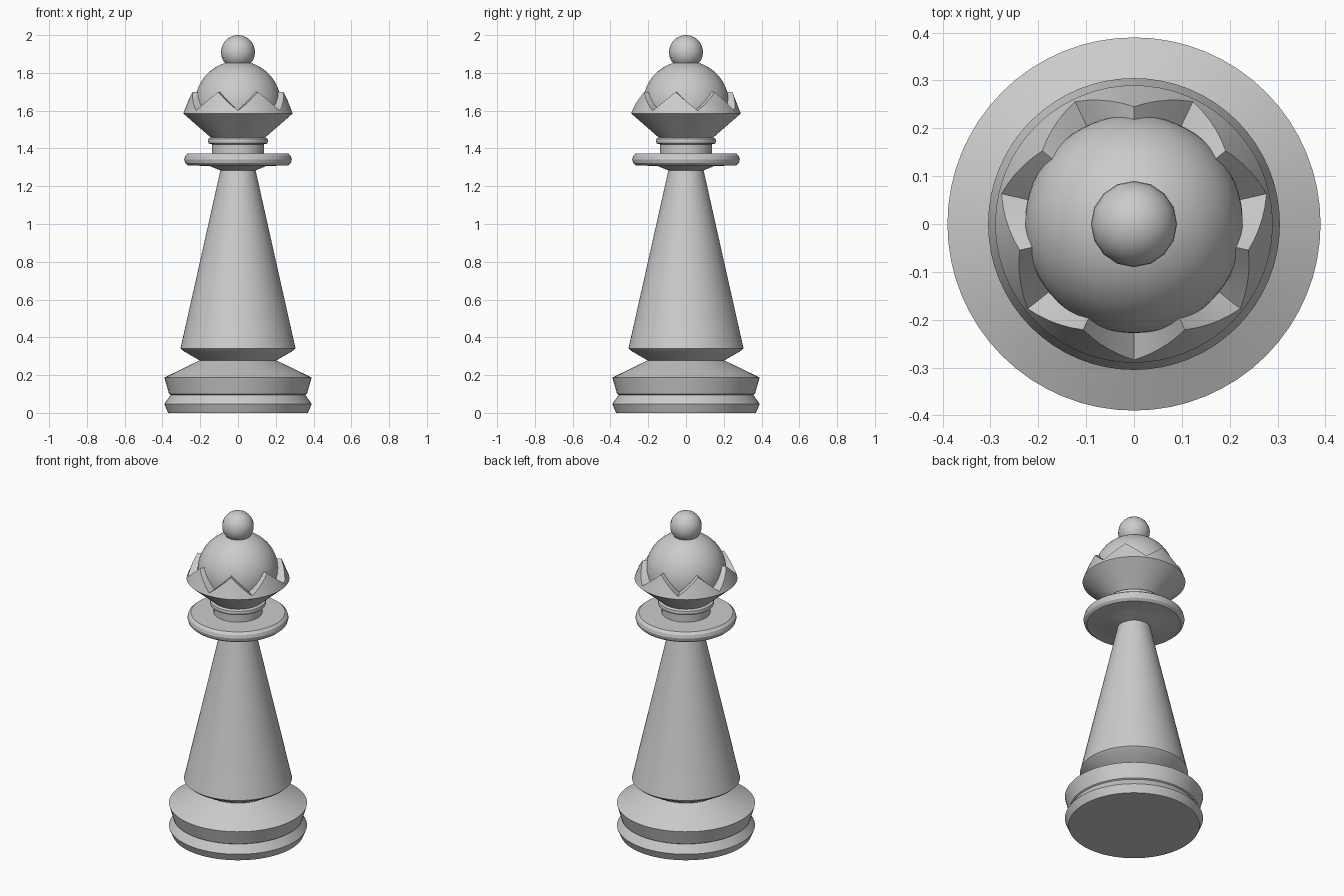
import bpy, math

if "Cube" in bpy.data.objects:
    bpy.data.objects.remove(bpy.data.objects["Cube"])

SEG = 64


def make_object(name, verts, faces, angle=25):
    mesh = bpy.data.meshes.new(name)
    mesh.from_pydata(verts, [], faces)
    mesh.update()
    ob = bpy.data.objects.new(name, mesh)
    bpy.context.collection.objects.link(ob)
    smooth(ob, angle)
    return ob


def smooth(ob, angle):
    bpy.ops.object.select_all(action='DESELECT')
    ob.select_set(True)
    bpy.context.view_layer.objects.active = ob
    bpy.ops.object.shade_smooth_by_angle(angle=math.radians(angle))


def lathe(name, profile):
    """Turn (radius, z) points, listed bottom to top, into a capped solid."""
    verts, faces = [], []
    for r, z in profile:
        for i in range(SEG):
            a = 2 * math.pi * i / SEG
            verts.append((r * math.cos(a), r * math.sin(a), z))
    for k in range(len(profile) - 1):
        for i in range(SEG):
            j = (i + 1) % SEG
            faces.append((k * SEG + i, k * SEG + j, (k + 1) * SEG + j, (k + 1) * SEG + i))
    faces.append(tuple(reversed(range(SEG))))
    faces.append(tuple(range((len(profile) - 1) * SEG, len(profile) * SEG)))
    return make_object(name, verts, faces)


def ball(name, radius, z, segments, rings):
    bpy.ops.mesh.primitive_uv_sphere_add(segments=segments, ring_count=rings,
                                         radius=radius, location=(0, 0, z))
    ob = bpy.context.object
    ob.name = name
    smooth(ob, 40)


# Stepped base, tapered stem, collar and neck
lathe("base", [(0.37, 0), (0.39, 0.047), (0.357, 0.095), (0.365, 0.1),
               (0.39, 0.187), (0.203, 0.278)])
lathe("stem", [(0.203, 0.278), (0.29, 0.328), (0.305, 0.342), (0.302, 0.352),
               (0.093, 1.285)])
lathe("collar", [(0.093, 1.284), (0.15, 1.307), (0.265, 1.31), (0.28, 1.323),
                 (0.285, 1.341), (0.28, 1.36), (0.265, 1.373), (0.13, 1.374)])
lathe("neck", [(0.137, 1.37), (0.137, 1.422), (0.155, 1.426), (0.159, 1.438),
               (0.157, 1.451), (0.146, 1.456), (0.14, 1.46)])

# Crown: flared cup below a band cut into seven points
POINTS, STEPS = 7, 5
N = POINTS * 2 * STEPS
RIM_R, RIM_Z, LOW, HIGH, INNER = 0.29, 1.585, 1.6, 1.7, 0.17
verts, faces = [], []
for i in range(N):
    a = -math.pi / 2 + 2 * math.pi * i / N
    t = (i % (2 * STEPS)) / STEPS
    t = t if t <= 1 else 2 - t
    z = LOW + (HIGH - LOW) * t
    r = RIM_R - (z - RIM_Z) * 0.39
    for rr, zz in ((0.142, 1.456), (RIM_R, RIM_Z), (r, z), (INNER, z)):
        verts.append((rr * math.cos(a), rr * math.sin(a), zz))
for i in range(N):
    j = (i + 1) % N
    for k in range(3):
        faces.append((4 * i + k, 4 * j + k, 4 * j + k + 1, 4 * i + k + 1))
faces.append(tuple(4 * i for i in reversed(range(N))))
make_object("crown", verts, faces, 28)

# Dome and finial
ball("dome", 0.228, 1.635, 64, 32)
ball("finial", 0.09, 1.91, 16, 16)
